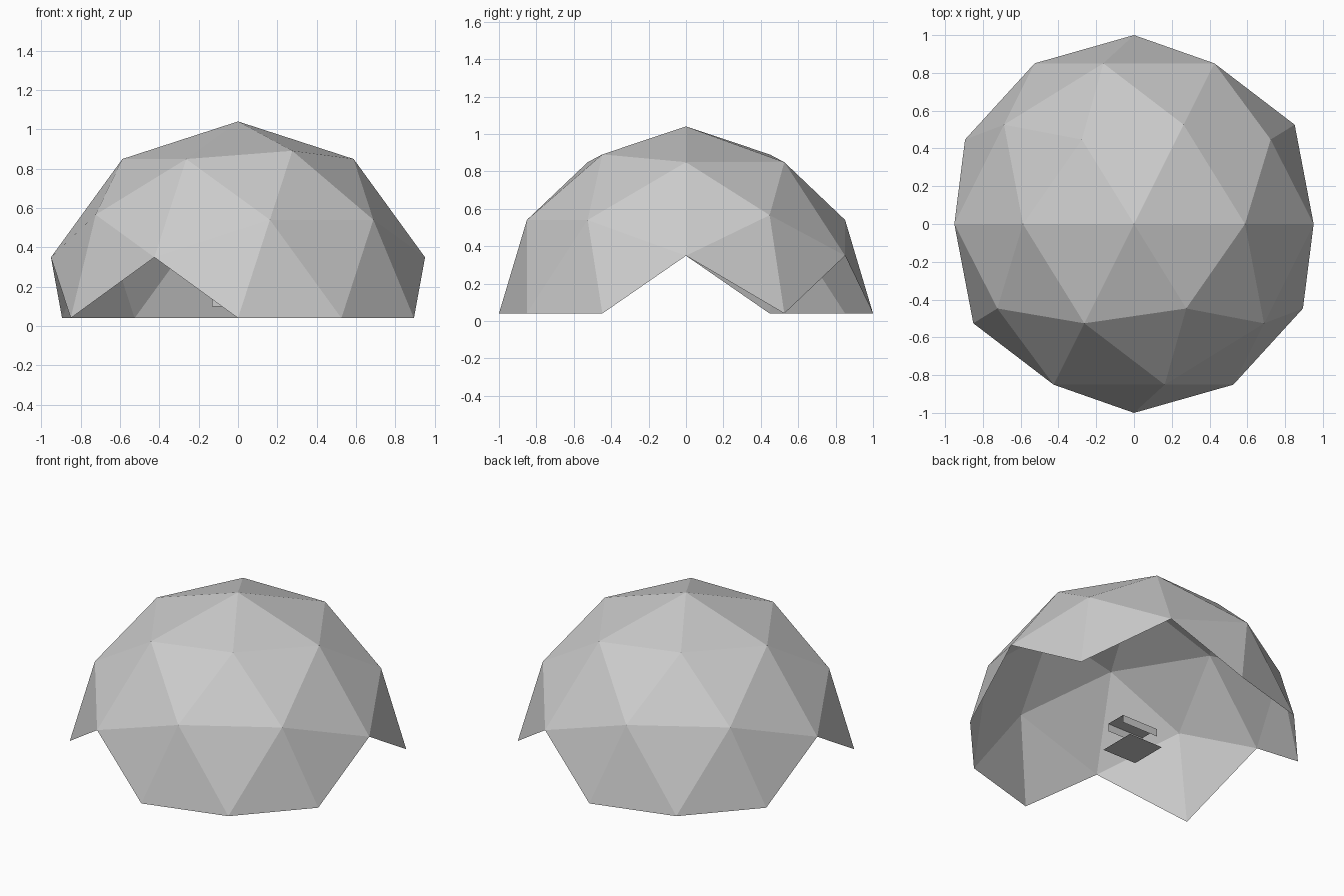
import bpy, bmesh, math
from mathutils import Matrix, Vector

if "Cube" in bpy.data.objects:
    bpy.data.objects.remove(bpy.data.objects["Cube"])

grey = bpy.data.materials.new("light_grey")
grey.diffuse_color = (0.6, 0.6, 0.6, 1)
grey.use_nodes = True
grey.node_tree.nodes["Principled BSDF"].inputs["Base Color"].default_value = grey.diffuse_color


def add_object(name, bm):
    mesh = bpy.data.meshes.new(name)
    bm.to_mesh(mesh)
    bm.free()
    mesh.materials.append(grey)
    obj = bpy.data.objects.new(name, mesh)
    bpy.context.collection.objects.link(obj)
    return obj


# Dome shell: an icosphere laid on its side, with only the whole upper faces kept
bm = bmesh.new()
bmesh.ops.create_icosphere(bm, subdivisions=2, radius=1.0,
                           matrix=Matrix.Rotation(math.radians(90), 4, 'X'))
lower = [f for f in bm.faces if any(v.co.z < -0.01 for v in f.verts)]
bmesh.ops.delete(bm, geom=lower, context='FACES')
bmesh.ops.translate(bm, verts=bm.verts, vec=(0, 0, 0.04))
add_object("dome_shell", bm)

# Floor plate: single flat sheet on the ground
bm = bmesh.new()
bmesh.ops.create_grid(bm, x_segments=1, y_segments=1, size=0.123,
                      matrix=Matrix.Translation((0, -0.013, 0)))
add_object("floor_plate", bm)

# Draped cover: thin sheet folded down along its front and back edges
profile = [(-0.08, 0.1), (-0.08, 0.15), (0.057, 0.15), (0.057, 0.1)]
bm = bmesh.new()
rows = [[bm.verts.new((x, y, z)) for y, z in profile] for x in (-0.132, 0.132)]
for i in range(len(profile) - 1):
    bm.faces.new((rows[0][i], rows[1][i], rows[1][i + 1], rows[0][i + 1]))
bmesh.ops.recalc_face_normals(bm, faces=bm.faces)
add_object("draped_cover", bm)
